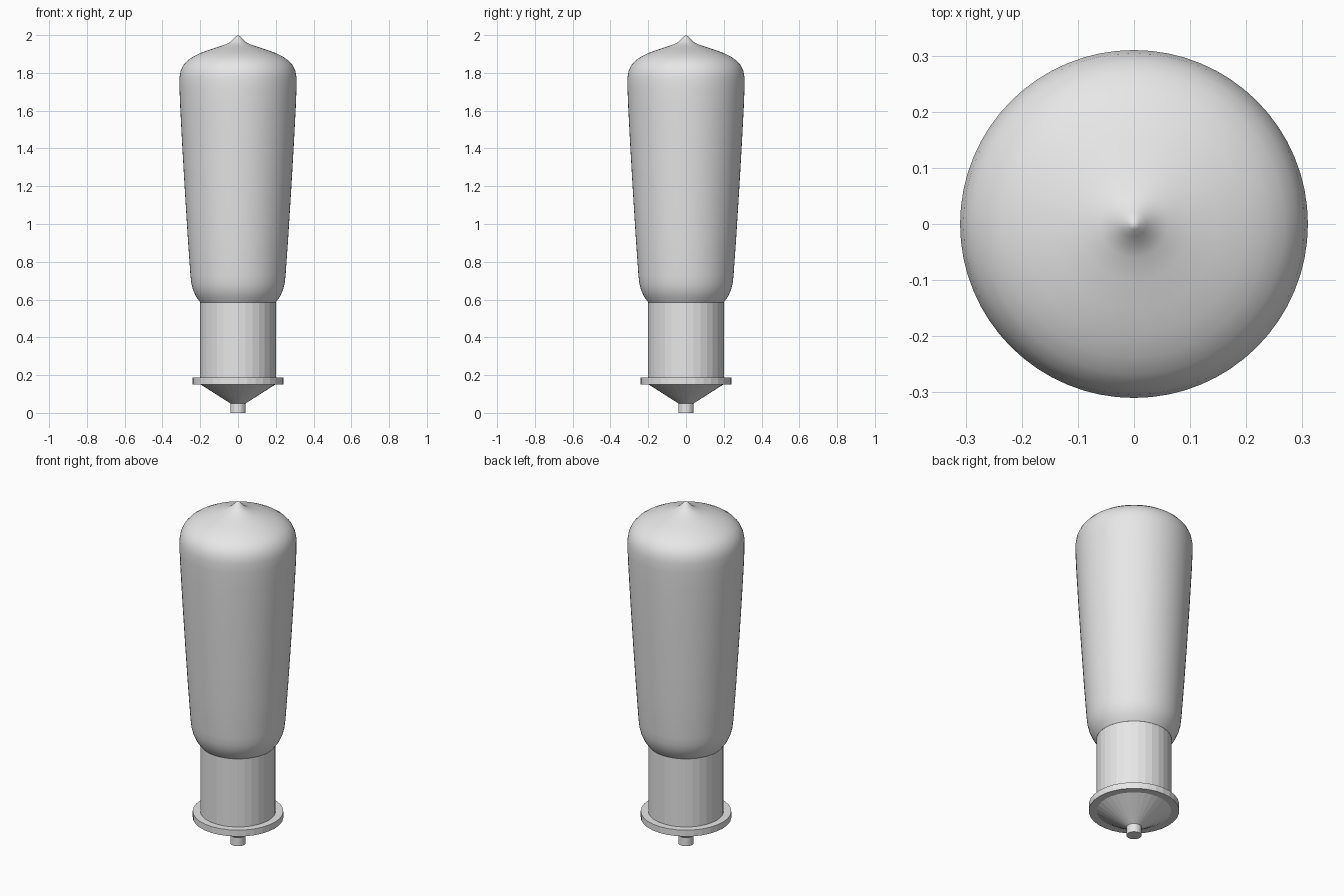
import bpy
import bmesh
import math

cube = bpy.data.objects.get("Cube")
if cube:
    bpy.data.objects.remove(cube, do_unlink=True)

grey = bpy.data.materials.new("light grey")
grey.use_nodes = True
colour = (0.8, 0.8, 0.8, 1)
grey.diffuse_color = colour
grey.node_tree.nodes["Principled BSDF"].inputs["Base Color"].default_value = colour


def lathe(name, profile, sides, smooth=False):
    """Spin a (radius, height) profile around z into a closed solid."""
    bm = bmesh.new()
    verts = [bm.verts.new((r, 0, z)) for r, z in profile]
    edges = [bm.edges.new(pair) for pair in zip(verts, verts[1:])]
    bmesh.ops.spin(bm, geom=verts + edges, cent=(0, 0, 0), axis=(0, 0, 1),
                   angle=math.tau, steps=sides, use_duplicate=False)
    bmesh.ops.remove_doubles(bm, verts=bm.verts, dist=0.0001)
    bmesh.ops.recalc_face_normals(bm, faces=bm.faces)
    mesh = bpy.data.meshes.new(name)
    bm.to_mesh(mesh)
    bm.free()
    mesh.materials.append(grey)
    for face in mesh.polygons:
        face.use_smooth = smooth
    obj = bpy.data.objects.new(name, mesh)
    bpy.context.collection.objects.link(obj)
    return obj


def drum(name, radius, low, high, sides=32):
    return lathe(name, [(0, low), (radius, low), (radius, high), (0, high)], sides)


# Glass envelope with rounded shoulder and sealed tip
lathe("glass_bulb", [
    (0, 0.585), (0.2, 0.585), (0.222, 0.615), (0.238, 0.65), (0.247, 0.685),
    (0.252, 0.73), (0.266, 0.93), (0.281, 1.17), (0.295, 1.41), (0.306, 1.62),
    (0.31, 1.72), (0.31, 1.775), (0.304, 1.81), (0.29, 1.84), (0.268, 1.865),
    (0.238, 1.886), (0.2, 1.905), (0.15, 1.923), (0.1, 1.939), (0.06, 1.953),
    (0.038, 1.966), (0.022, 1.982), (0.01, 1.994), (0, 2)], 64, smooth=True)

# Metal cap: collar, flange, insulator cone and contact pin
drum("base_collar", 0.2, 0.18, 0.59)
drum("base_flange", 0.24, 0.15, 0.187)
lathe("insulator_cone", [(0, 0.05), (0.04, 0.05), (0.197, 0.15), (0, 0.15)], 32)
drum("contact_pin", 0.04, 0, 0.05)

# Keep the bulb's rim crisp
bulb = bpy.data.objects["glass_bulb"]
bpy.ops.object.select_all(action="DESELECT")
bulb.select_set(True)
bpy.context.view_layer.objects.active = bulb
bpy.ops.object.shade_smooth_by_angle(angle=math.radians(50))
